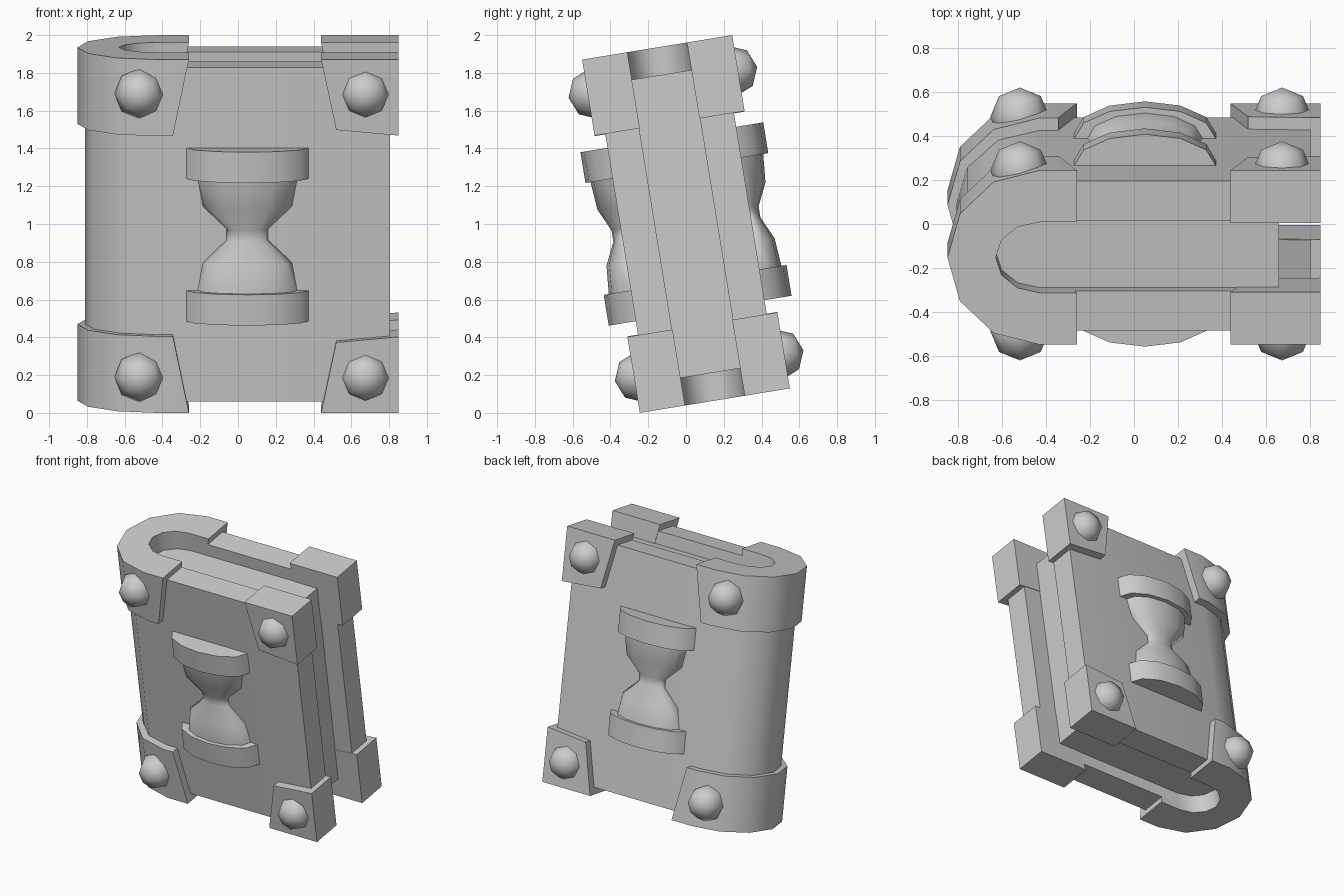
import bpy, bmesh, math
from mathutils import Matrix

cube = bpy.data.objects.get("Cube")
if cube:
    bpy.data.objects.remove(cube, do_unlink=True)

# The whole book leans about the x axis
LEAN = Matrix.Translation((0, 0, 1)) @ Matrix.Rotation(math.radians(9.27), 4, 'X')
HINGE_X = -0.43      # centre of the rounded spine
INNER = (0.2, 0.163)  # hollow of the spine

stone = bpy.data.materials.new("grey_stone")
stone.use_nodes = True
GREY = (0.6, 0.6, 0.6, 1)
stone.diffuse_color = GREY
stone.node_tree.nodes["Principled BSDF"].inputs["Base Color"].default_value = GREY


def finish(name, bm, angle=40):
    """Turn a bmesh into a leaning, shaded object."""
    bmesh.ops.recalc_face_normals(bm, faces=bm.faces)
    bm.transform(LEAN)
    mesh = bpy.data.meshes.new(name)
    bm.to_mesh(mesh)
    bm.free()
    mesh.materials.append(stone)
    ob = bpy.data.objects.new(name, mesh)
    bpy.context.collection.objects.link(ob)
    bpy.ops.object.select_all(action='DESELECT')
    ob.select_set(True)
    bpy.context.view_layer.objects.active = ob
    bpy.ops.object.shade_smooth_by_angle(angle=math.radians(angle))
    return ob


def loft(rings):
    """Skin closed rings of equal length and cap both ends."""
    bm = bmesh.new()
    loops = [[bm.verts.new(p) for p in ring] for ring in rings]
    n = len(loops[0])
    for a, b in zip(loops, loops[1:]):
        for i in range(n):
            j = (i + 1) % n
            bm.faces.new((a[i], a[j], b[j], b[i]))
    bm.faces.new(loops[0])
    bm.faces.new(loops[-1])
    return bm


def spine_arc(rx, ry, x_end):
    """Half ellipse around the spine, continued straight to x_end."""
    arc = [(HINGE_X - rx * math.cos(a), ry * math.sin(a))
           for a in (math.radians(d) for d in range(-90, 91, 30))]
    return [(x_end, -ry)] + arc + [(x_end, ry)]


def u_shell(outer, low, high):
    """U-shaped wall; low and high are (height, end x)."""
    lo_out, hi_out = (spine_arc(*outer, e[1]) for e in (low, high))
    lo_in, hi_in = (spine_arc(*INNER, e[1]) for e in (low, high))
    return loft([[(*a, low[0]), (*b, low[0]), (*c, high[0]), (*d, high[0])]
                 for a, b, c, d in zip(lo_out, lo_in, hi_in, hi_out)])


# Cover and page block
finish("cover", u_shell((0.38, 0.345), (-0.897, 0.805), (0.897, 0.805)))
pages = spine_arc(*INNER, 0.66)
finish("pages", loft([[(*p, z) for p in pages] for z in (-0.8, 0.8)]))

# Metal corners and rivets
plate = [(0.44, 0.9475), (0.85, 0.9475), (0.85, 0.54), (0.52, 0.57)]
for v, level in ((1, "top"), (-1, "bottom")):
    finish(f"spine_corner_{level}",
           u_shell((0.42, 0.4025), (v * 0.537, -0.345), (v * 0.9475, -0.26)))
    for s, side in ((-1, "front"), (1, "back")):
        finish(f"edge_corner_{side}_{level}",
               loft([[(x, s * y, v * z) for x, z in plate] for y in (0.16, 0.4025)]))
        for x, place in ((-0.52, "spine"), (0.675, "edge")):
            bm = bmesh.new()
            bmesh.ops.create_uvsphere(
                bm, u_segments=8, v_segments=4, radius=0.135,
                matrix=Matrix.Translation((x, s * 0.371, v * 0.76))
                @ Matrix.Rotation(math.pi / 2, 4, 'X'))
            finish(f"rivet_{place}_{side}_{level}", bm, 80)


def lathe(profile, y):
    """Flattened turned shape centred on a cover face."""
    turns = [math.radians(d) for d in range(0, 360, 30)]
    return loft([[(0.05 + r * math.cos(a), y + 0.45 * r * math.sin(a), z)
                  for a in turns] for r, z in profile])


# Hourglass reliefs on both covers
glass = [(0.265, 0.31), (0.235, 0.15), (0.11, 0.03),
         (0.11, -0.03), (0.235, -0.15), (0.265, -0.31)]
for y, side in ((-0.345, "front"), (0.345, "back")):
    finish(f"hourglass_{side}", lathe(glass, y), 50)
    for v, level in ((1, "top"), (-1, "bottom")):
        finish(f"hourglass_cap_{side}_{level}",
               lathe([(0.323, v * 0.3), (0.323, v * 0.465)], y), 50)
